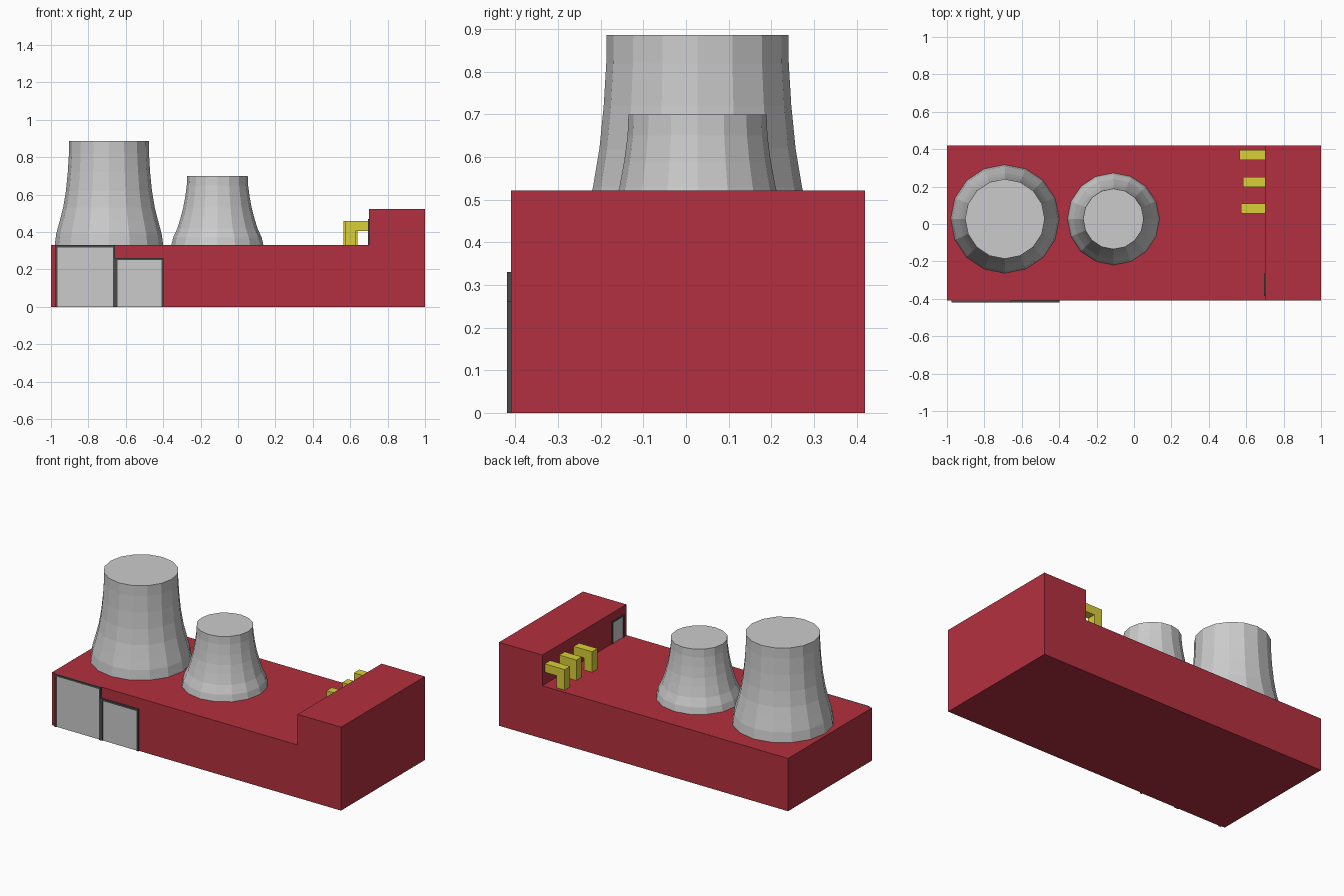
import bpy, math

if "Cube" in bpy.data.objects:
    bpy.data.objects.remove(bpy.data.objects["Cube"])


def material(name, rgb):
    m = bpy.data.materials.new(name)
    m.diffuse_color = (*rgb, 1)
    m.use_nodes = True
    m.node_tree.nodes["Principled BSDF"].inputs["Base Color"].default_value = m.diffuse_color
    return m


RED = material("brick_red", (0.45, 0.03, 0.05))
YELLOW = material("pipe_yellow", (0.70, 0.62, 0.04))
DARK = material("frame_dark", (0.07, 0.07, 0.07))


def make(name, verts, faces, mat=None):
    me = bpy.data.meshes.new(name)
    me.from_pydata(verts, [], faces)
    ob = bpy.data.objects.new(name, me)
    bpy.context.collection.objects.link(ob)
    if mat:
        me.materials.append(mat)
    return ob


def extrude_xz(name, profile, y0, y1, mat=None):
    """Prism from a counter-clockwise (seen from the front) x-z outline."""
    n = len(profile)
    verts = [(x, y, z) for y in (y0, y1) for x, z in profile]
    faces = [tuple(range(n)), tuple(range(2 * n - 1, n - 1, -1))]
    faces += [(i, i + n, (i + 1) % n + n, (i + 1) % n) for i in range(n)]
    return make(name, verts, faces, mat)


def lathe(name, cx, cy, profile, sides=16):
    """Capped solid of revolution from (radius, z) pairs."""
    verts = [(cx + r * math.cos(2 * math.pi * k / sides),
              cy + r * math.sin(2 * math.pi * k / sides), z)
             for r, z in profile for k in range(sides)]
    faces = [(j * sides + k, j * sides + (k + 1) % sides,
              (j + 1) * sides + (k + 1) % sides, (j + 1) * sides + k)
             for j in range(len(profile) - 1) for k in range(sides)]
    last = (len(profile) - 1) * sides
    faces += [tuple(range(sides - 1, -1, -1)), tuple(range(last, last + sides))]
    return make(name, verts, faces)


def door(name, width, height, border, depth):
    """Panel with a dark three-sided frame, front facing -y, base at origin."""
    w, b, h = width, border, height
    frame = extrude_xz(name + "_frame",
                       [(0, 0), (b, 0), (b, h - b), (w - b, h - b),
                        (w - b, 0), (w, 0), (w, h), (0, h)], -depth, 0, DARK)
    panel = extrude_xz(name + "_panel",
                       [(b, 0), (w - b, 0), (w - b, h - b), (b, h - b)],
                       -depth * 0.4, 0)
    return frame, panel


# Factory hall with raised end block
extrude_xz("building", [(-1, 0), (1, 0), (1, 0.522), (0.7, 0.522),
                        (0.7, 0.33), (-1, 0.33)], -0.41, 0.42, RED)

# Cooling towers
lathe("large_tower", -0.69, 0.027,
      [(0.29, 0.33), (0.282, 0.39), (0.263, 0.46), (0.245, 0.53),
       (0.230, 0.62), (0.220, 0.72), (0.214, 0.82), (0.213, 0.886)])
lathe("small_tower", -0.11, 0.027,
      [(0.246, 0.33), (0.237, 0.37), (0.214, 0.42), (0.196, 0.48),
       (0.183, 0.53), (0.172, 0.59), (0.164, 0.65), (0.162, 0.70)])

# Elbow pipes into the raised block
for i, (x, y) in enumerate([(0.563, 0.368), (0.583, 0.225), (0.573, 0.083)]):
    extrude_xz(f"elbow_pipe_{i + 1}",
               [(x, 0.33), (x + 0.055, 0.33), (x + 0.055, 0.405),
                (0.7, 0.405), (0.7, 0.458), (x, 0.458)],
               y - 0.027, y + 0.027, YELLOW)

# Front gates
for ob in door("large_gate", 0.32, 0.33, 0.012, 0.01):
    ob.location = (-0.977, -0.41, 0)
for ob in door("small_gate", 0.26, 0.262, 0.012, 0.01):
    ob.location = (-0.657, -0.41, 0)

# Roof door on the inner wall of the raised block
for ob in door("roof_door", 0.12, 0.14, 0.01, 0.005):
    ob.location = (0.7, -0.265, 0.33)
    ob.rotation_euler = (0, 0, -math.pi / 2)
